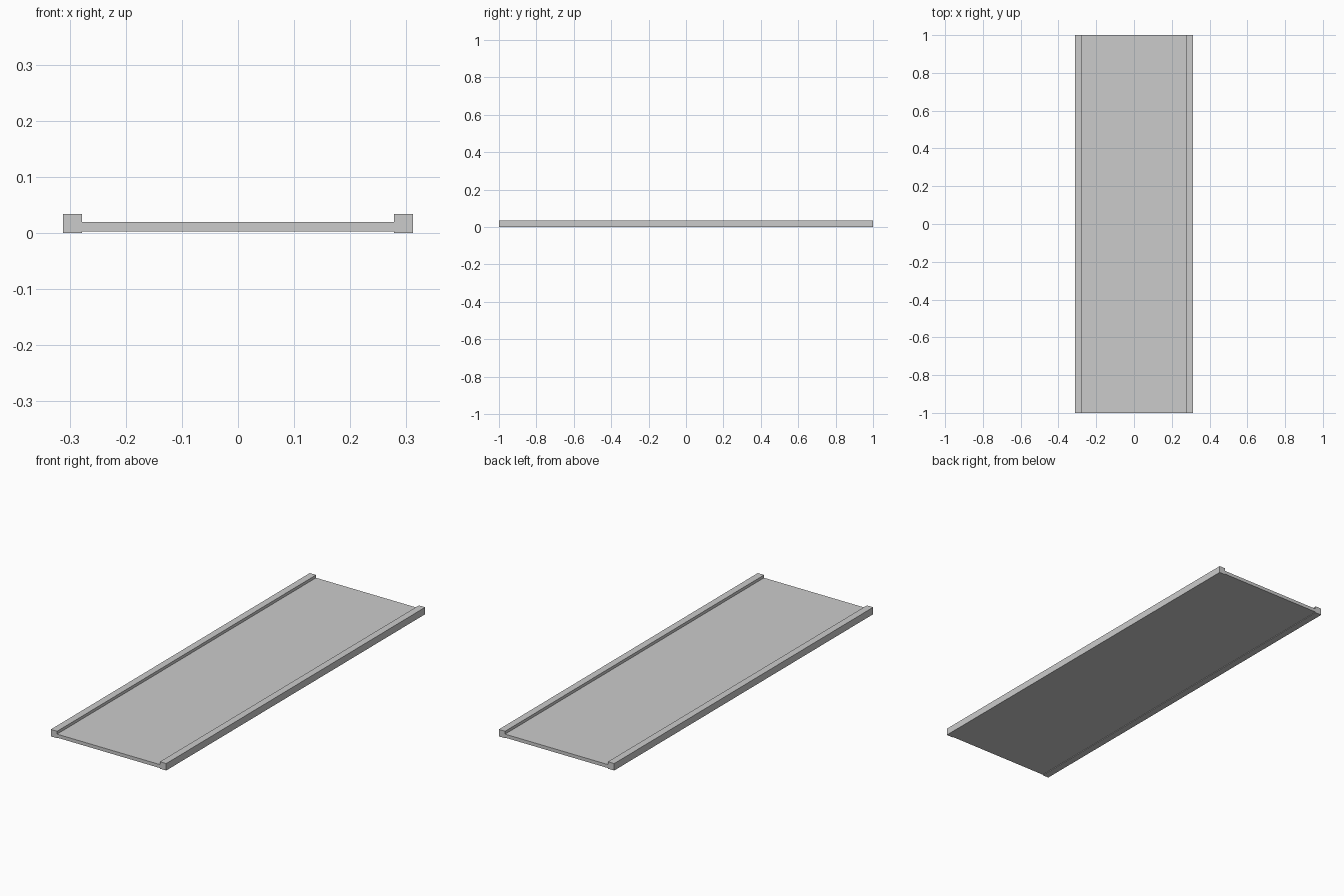
import bpy
import bmesh

if "Cube" in bpy.data.objects:
    bpy.data.objects.remove(bpy.data.objects["Cube"])

LENGTH = 2.0
OUTER, INNER = 0.312, 0.278        # rail outer and inner x
RAIL_TOP = 0.034
DECK_BOTTOM, DECK_TOP = 0.003, 0.02

# Right half of the cross-section, from underside to deck top
half = [(INNER, DECK_BOTTOM), (INNER, 0), (OUTER, 0),
        (OUTER, RAIL_TOP), (INNER, RAIL_TOP), (INNER, DECK_TOP)]
profile = half + [(-x, z) for x, z in reversed(half)]

# Channel tray: deck with a raised rail along each long side
bm = bmesh.new()
verts = [bm.verts.new((x, -LENGTH / 2, z)) for x, z in profile]
face = bm.faces.new(verts)
ext = bmesh.ops.extrude_face_region(bm, geom=[face], use_keep_orig=True)
moved = [g for g in ext["geom"] if isinstance(g, bmesh.types.BMVert)]
bmesh.ops.translate(bm, verts=moved, vec=(0, LENGTH, 0))
bmesh.ops.recalc_face_normals(bm, faces=bm.faces)

mesh = bpy.data.meshes.new("railed_deck")
bm.to_mesh(mesh)
bm.free()
bpy.context.collection.objects.link(bpy.data.objects.new("railed_deck", mesh))
